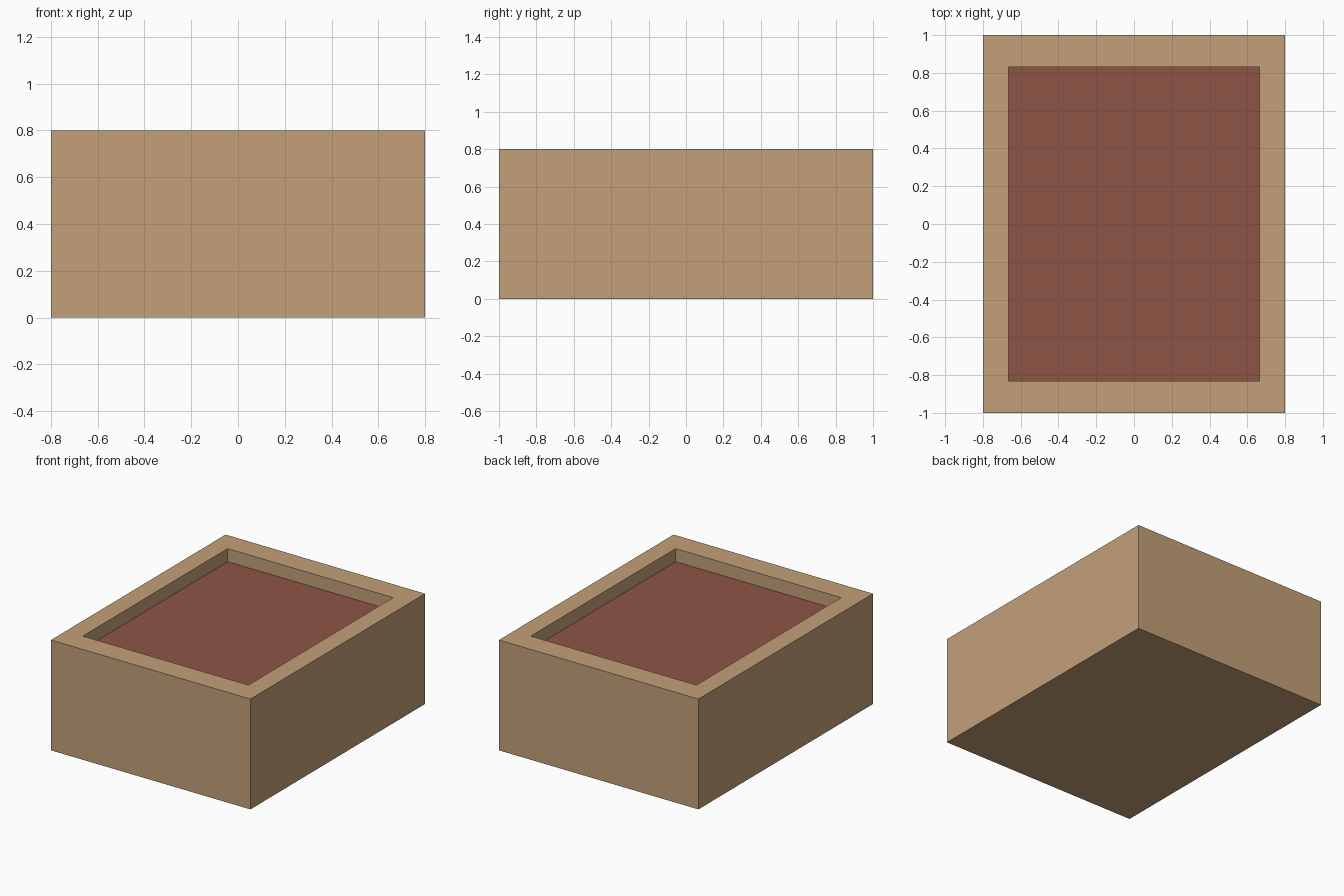
import bpy, bmesh
from mathutils import Matrix

if "Cube" in bpy.data.objects:
    bpy.data.objects.remove(bpy.data.objects["Cube"])

WIDTH, LENGTH, HEIGHT = 1.6, 2.0, 0.8
OPENING = 0.83          # opening size relative to the outer rim
SURFACE_Z = 0.705       # height of the recessed panel
PLATE = 0.008


def srgb(r, g, b):
    lin = lambda c: c / 12.92 if c <= 0.04045 else ((c + 0.055) / 1.055) ** 2.4
    return (lin(r / 255), lin(g / 255), lin(b / 255), 1.0)


def material(name, color):
    mat = bpy.data.materials.new(name)
    mat.diffuse_color = color
    mat.use_nodes = True
    mat.node_tree.nodes["Principled BSDF"].inputs["Base Color"].default_value = mat.diffuse_color
    return mat


def block(bm, sx, sy, z0, z1):
    m = Matrix.Translation((0, 0, (z0 + z1) / 2)) @ Matrix.Diagonal((sx, sy, z1 - z0, 1))
    bmesh.ops.create_cube(bm, size=1, matrix=m)


def finish(bm, name, mat):
    bmesh.ops.recalc_face_normals(bm, faces=bm.faces)
    mesh = bpy.data.meshes.new(name)
    bm.to_mesh(mesh)
    bm.free()
    mesh.materials.append(mat)
    bpy.context.collection.objects.link(bpy.data.objects.new(name, mesh))


# Box body: split the top into a rim and sink the middle
bm = bmesh.new()
block(bm, WIDTH, LENGTH, 0, HEIGHT)
top = max(bm.faces, key=lambda f: f.calc_center_median().z)
for depth in (0, HEIGHT - SURFACE_Z + PLATE):
    scale = OPENING if depth == 0 else 1
    top = bmesh.ops.extrude_discrete_faces(bm, faces=[top])["faces"][0]
    for v in top.verts:
        v.co.x *= scale
        v.co.y *= scale
        v.co.z -= depth
finish(bm, "box_body", material("tan", srgb(196, 160, 121)))

# Reddish brown panel lying in the recess
bm = bmesh.new()
block(bm, WIDTH * OPENING, LENGTH * OPENING, SURFACE_Z - PLATE, SURFACE_Z)
finish(bm, "recessed_panel", material("reddish brown", srgb(141, 85, 70)))
